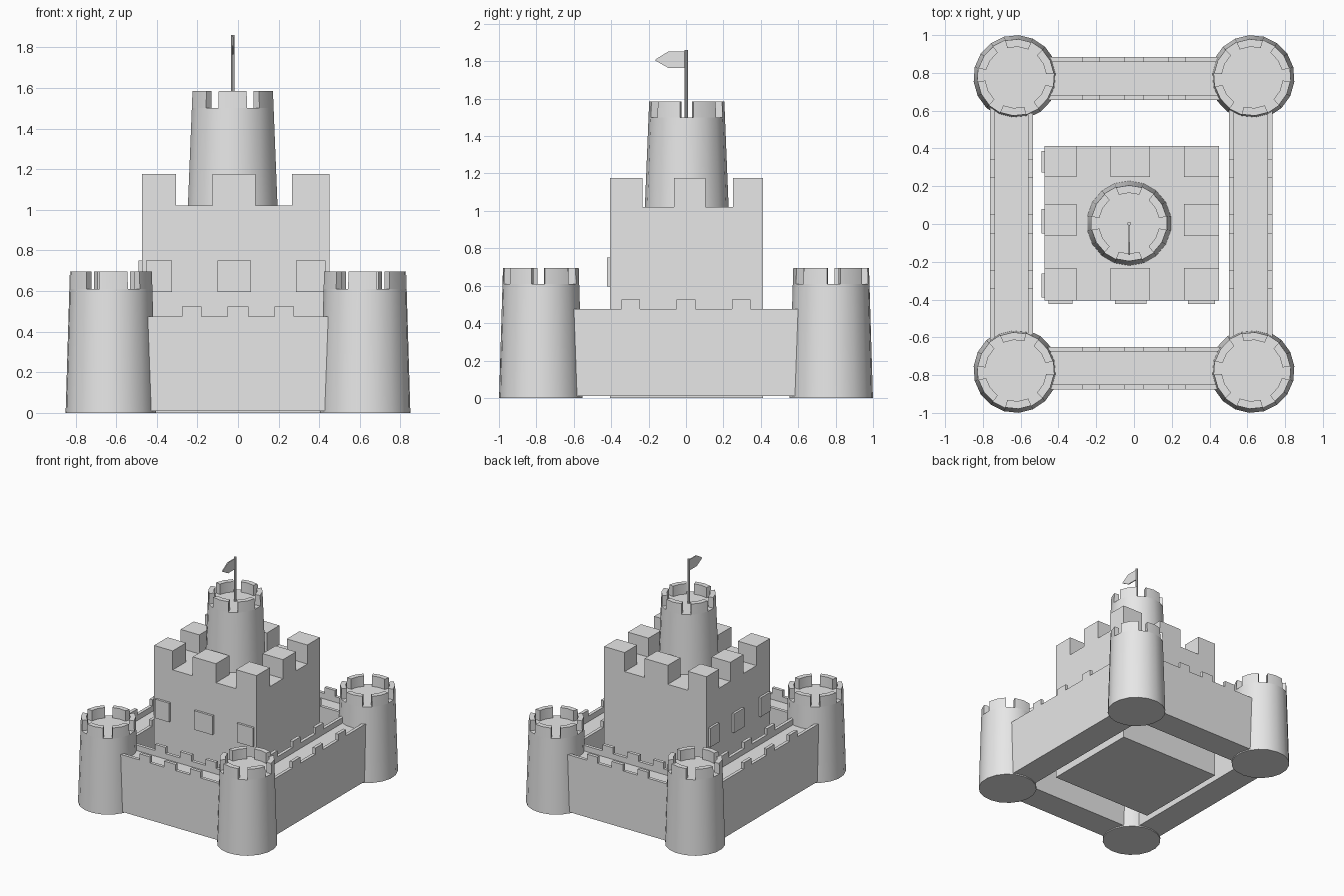
import bpy, bmesh, math
from mathutils import Vector

cube = bpy.data.objects.get("Cube")
if cube:
    bpy.data.objects.remove(cube)

stone = bpy.data.materials.new("stone_grey")
stone.use_nodes = True
GREY = (0.8, 0.8, 0.8, 1)
stone.diffuse_color = GREY
stone.node_tree.nodes["Principled BSDF"].inputs["Base Color"].default_value = GREY


def finish(name, bm, smooth=False):
    bmesh.ops.recalc_face_normals(bm, faces=bm.faces[:])
    mesh = bpy.data.meshes.new(name)
    bm.to_mesh(mesh)
    bm.free()
    mesh.materials.append(stone)
    obj = bpy.data.objects.new(name, mesh)
    bpy.context.collection.objects.link(obj)
    if smooth:
        bpy.ops.object.select_all(action='DESELECT')
        obj.select_set(True)
        bpy.context.view_layer.objects.active = obj
        bpy.ops.object.shade_smooth_by_angle(angle=math.radians(35))
    return obj


def sliced_box(lo, hi, cuts):
    """Box from lo to hi, sliced at the given coordinates on each axis."""
    bm = bmesh.new()
    bmesh.ops.create_cube(bm, size=1)
    for v in bm.verts:
        v.co = [hi[i] if v.co[i] > 0 else lo[i] for i in range(3)]
    for axis, values in enumerate(cuts):
        normal = Vector([float(i == axis) for i in range(3)])
        for value in values:
            bmesh.ops.bisect_plane(bm, geom=bm.verts[:] + bm.edges[:] + bm.faces[:],
                                   plane_co=normal * value, plane_no=normal)
    bm.normal_update()
    return bm


def push(bm, direction, distance, rule):
    """Extrude the faces that look along direction and obey the rule."""
    direction = Vector(direction)
    faces = [f for f in bm.faces
             if f.normal.dot(direction) > 0.9 and rule(f.calc_center_median())]
    new = bmesh.ops.extrude_face_region(bm, geom=faces)["geom"]
    verts = [g for g in new if isinstance(g, bmesh.types.BMVert)]
    bmesh.ops.translate(bm, verts=verts, vec=direction * distance)
    bm.normal_update()
    return verts


def within(value, spans):
    return any(a < value < b for a, b in spans)


def flat(spans):
    return [v for span in spans for v in span]


def round_tower(name, centre, base, floor, top, r_base, r_top, turn=0):
    """Tapered tower whose rim has six merlons, each two sides wide."""
    sides = 18
    r_floor = r_base + (r_top - r_base) * (floor - base) / (top - base)
    bm = bmesh.new()
    rings = []
    for r, z in ((r_base, base), (r_floor, floor), (0.8 * r_top, floor)):
        rings.append([bm.verts.new((r * math.cos(a), r * math.sin(a), z))
                      for a in (2 * math.pi * (i + 0.5) / sides for i in range(sides))])
    # merlons sit at the front and every sixth of a turn from it
    for low, high in zip(rings, rings[1:]):
        for i in range(sides):
            j = (i + 1) % sides
            bm.faces.new((low[i], low[j], high[j], high[i]))
    bm.faces.new(rings[0][::-1])
    bm.faces.new(rings[-1])
    bm.normal_update()

    def is_merlon(c):
        if c.to_2d().length < 0.5 * r_top:
            return False
        side = round(math.atan2(c.y, c.x) / (2 * math.pi / sides)) % sides
        return side % 3 != 0

    for v in push(bm, (0, 0, 1), top - floor, is_merlon):
        if v.co.to_2d().length > 0.9 * r_top:
            v.co.xy *= r_top / r_floor
    obj = finish(name, bm, smooth=True)
    obj.location = (centre[0], centre[1], 0)
    obj.rotation_euler.z = turn


def curtain_wall(name, lo, hi, along, merlons):
    """Wall with a sunken walkway between two notched parapets."""
    across, rim = 1 - along, 0.026
    inner = (lo[across] + rim, hi[across] - rim)
    cuts = [[], []]
    cuts[along], cuts[across] = flat(merlons), inner
    bm = sliced_box((*lo, 0.01), (*hi, 0.43), cuts)
    on_rim = lambda c: not within(c[across], [inner])
    push(bm, (0, 0, 1), 0.045, on_rim)
    push(bm, (0, 0, 1), 0.05, lambda c: on_rim(c) and within(c[along], merlons))
    finish(name, bm)


# Corner towers
for side, sx in (("right", -1), ("left", 1)):
    for end, sy in (("front", -1), ("back", 1)):
        round_tower(f"{end}_{side}_tower", (sx * 0.626, sy * 0.776),
                    0, 0.61, 0.695, 0.224, 0.203, turn=sx * sy * math.radians(4))

# Curtain walls
short_merlons = [(-0.275, -0.18), (-0.052, 0.052), (0.18, 0.275)]
long_merlons = [(-0.345, -0.245), (-0.05, 0.05), (0.245, 0.345)]
curtain_wall("front_wall", (-0.54, -0.877), (0.54, -0.65), 0, short_merlons)
curtain_wall("back_wall", (-0.54, 0.657), (0.54, 0.884), 0, short_merlons)
curtain_wall("right_wall", (-0.763, -0.66), (-0.535, 0.66), 1, long_merlons)
curtain_wall("left_wall", (0.503, -0.66), (0.733, 0.66), 1, long_merlons)

# Square keep with block merlons and recessed windows
lo, hi = (-0.473, -0.405, 0), (0.45, 0.412, 1.02)
x_blocks = [(lo[0], -0.305), (-0.125, 0.085), (0.265, hi[0])]
y_blocks = [(lo[1], -0.232), (-0.063, 0.105), (0.25, hi[1])]
x_windows = [(-0.452, -0.325), (-0.1, 0.065), (0.285, 0.43)]
y_windows = [(-0.388, -0.262), (-0.05, 0.08), (0.272, 0.387)]
window_height = (0.595, 0.75)
keep = sliced_box(lo, hi, (flat(x_blocks)[1:-1] + flat(x_windows),
                           flat(y_blocks)[1:-1] + flat(y_windows), window_height))


def is_block(c):
    on_edge = not (within(c.x, [(-0.305, 0.265)]) and within(c.y, [(-0.232, 0.25)]))
    return on_edge and within(c.x, x_blocks) and within(c.y, y_blocks)


push(keep, (0, 0, 1), 0.155, is_block)
for axis, spans in ((0, y_windows), (1, x_windows)):
    for sign in (-1, 1):
        facing = [0, 0, 0]
        facing[axis] = sign
        push(keep, facing, -0.018, lambda c: within(c.z, [window_height])
             and within(c[1 - axis], spans))
finish("keep", keep)

# Keep tower
round_tower("keep_tower", (-0.026, 0.004), 1.02, 1.5, 1.585, 0.224, 0.201)

# Flag pole
pole = bmesh.new()
bmesh.ops.create_cone(pole, cap_ends=True, segments=10, radius1=0.01, radius2=0.01, depth=0.36)
bmesh.ops.translate(pole, verts=pole.verts[:], vec=(-0.026, 0.002, 1.68))
finish("flag_pole", pole, smooth=True)

# Pointed flag
flag = bmesh.new()
outline = [(0, 1.765), (0, 1.852), (-0.095, 1.852), (-0.163, 1.81), (-0.163, 1.803), (-0.095, 1.765)]
face = flag.faces.new([flag.verts.new((-0.03, y, z)) for y, z in outline])
extruded = bmesh.ops.extrude_face_region(flag, geom=[face], use_keep_orig=True)["geom"]
bmesh.ops.translate(flag, vec=(0.008, 0, 0),
                    verts=[g for g in extruded if isinstance(g, bmesh.types.BMVert)])
finish("flag", flag)
